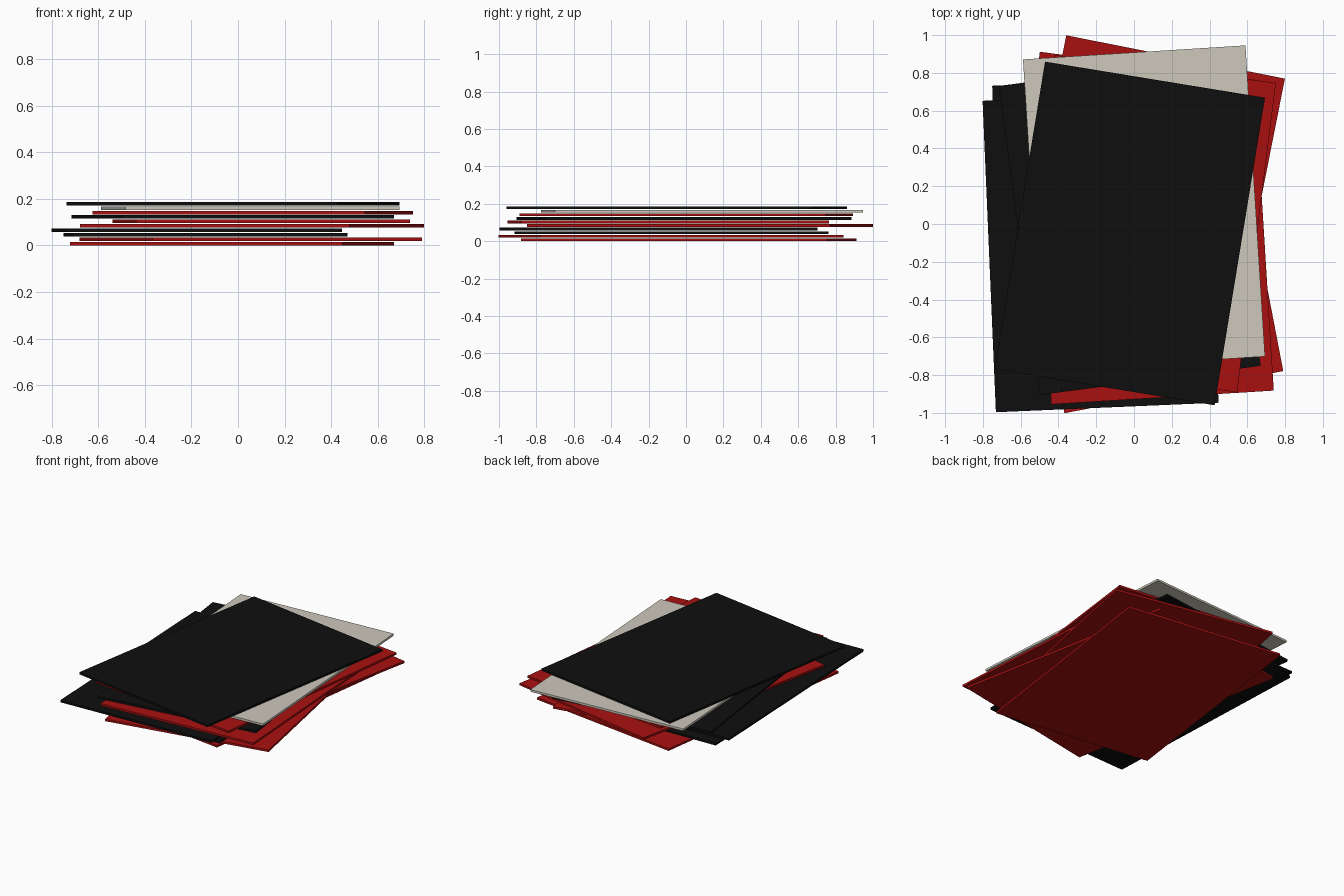
import bpy
from math import radians

cube = bpy.data.objects.get("Cube")
if cube:
    bpy.data.objects.remove(cube, do_unlink=True)

WIDTH, DEPTH, THICK, STEP = 1.18, 1.65, 0.015, 0.0191


def make_material(name, rgb):
    mat = bpy.data.materials.new(name)
    mat.use_nodes = True
    color = (*rgb, 1.0)
    mat.diffuse_color = color
    mat.node_tree.nodes["Principled BSDF"].inputs["Base Color"].default_value = color
    return mat


materials = {
    "red": make_material("red", (0.4, 0.005, 0.005)),
    "black": make_material("black", (0.0045, 0.0045, 0.0045)),
    "cream": make_material("cream", (0.61, 0.58, 0.5)),
}


def add_card(level, color, x, y, angle):
    """One flat rectangular card of the pile, turned about z."""
    bpy.ops.mesh.primitive_cube_add(size=1, location=(x, y, THICK / 2 + level * STEP),
                                    rotation=(0, 0, radians(angle)))
    card = bpy.context.object
    card.name = f"{color}_card_{level + 1}"
    card.scale = (WIDTH, DEPTH, THICK)
    card.data.materials.append(materials[color])


# Loosely stacked cards from bottom to top: colour, centre x, centre y, turn
cards = [
    ("red", -0.025, 0.015, -7.75),
    ("red", 0.055, -0.08, 10.9),
    ("black", -0.14, -0.078, 1.45),
    ("black", -0.177, -0.147, 2.45),
    ("red", 0.06, 0.075, -11.2),
    ("red", 0.10, -0.095, 3.55),
    ("black", -0.022, -0.01, 7.5),
    ("red", 0.063, 0.002, -7.15),
    ("cream", 0.053, 0.085, 3.6),
    ("black", -0.022, -0.05, -9.3),
]
for level, card in enumerate(cards):
    add_card(level, *card)
